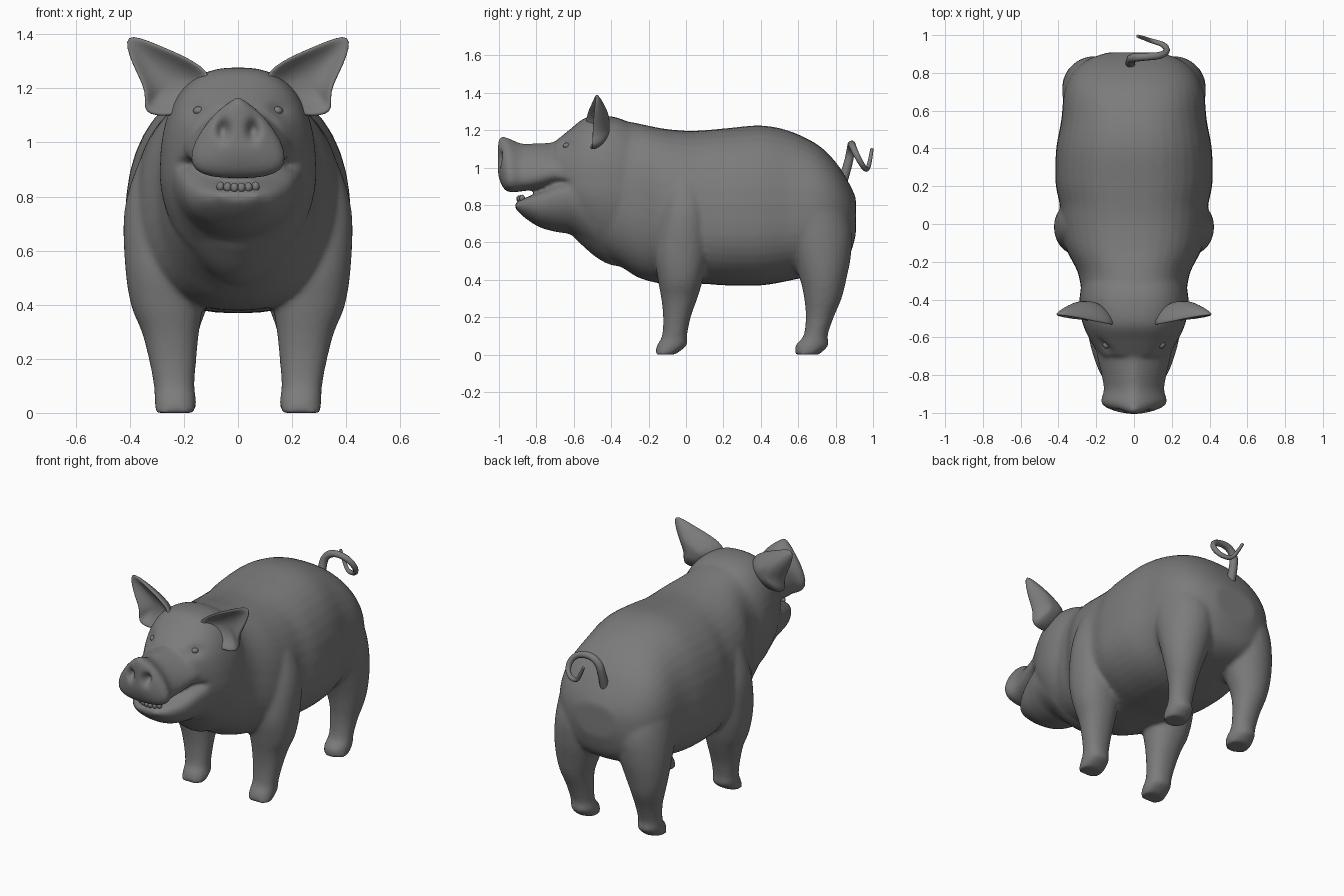
import bpy, bmesh, math
from mathutils import Vector
from mathutils.bvhtree import BVHTree

if "Cube" in bpy.data.objects:
    bpy.data.objects.remove(bpy.data.objects["Cube"], do_unlink=True)

skin = bpy.data.materials.new("dark_grey")
skin.use_nodes = True
GREY = (0.2, 0.2, 0.2, 1)
skin.diffuse_color = GREY
skin.node_tree.nodes["Principled BSDF"].inputs["Base Color"].default_value = GREY


def bridge(bm, rings):
    """Skin a list of equal point rings and close both ends."""
    loops = [[bm.verts.new(p) for p in ring] for ring in rings]
    for a, b in zip(loops, loops[1:]):
        for i in range(len(a)):
            j = (i + 1) % len(a)
            bm.faces.new((a[i], a[j], b[j], b[i]))
    bm.faces.new(loops[0][::-1])
    bm.faces.new(loops[-1])


def oval(power_up, power_down, count=40):
    """Unit superellipse points with separate upper and lower roundness."""
    points = []
    for i in range(count):
        t = math.tau * i / count
        c, s = math.cos(t), math.sin(t)
        e = 2 / (power_up if s > 0 else power_down)
        points.append((math.copysign(abs(c) ** e, c), math.copysign(abs(s) ** e, s)))
    return points


def flowing(sections, steps=4):
    """Run a smooth spline through the sections."""
    padded = [sections[0], *sections, sections[-1]]
    result = []
    for a, b, c, d in zip(padded, padded[1:], padded[2:], padded[3:]):
        for k in range(steps):
            t = k / steps
            result.append([q + t / 2 * (r - p + t * (2 * p - 5 * q + 4 * r - s
                           + t * (3 * (q - r) + s - p))) for p, q, r, s in zip(a, b, c, d)])
    return result + [sections[-1]]


def loft_along_y(bm, sections, power_up, power_down):
    """Sections hold y, half width, bottom, widest height, top."""
    shape = oval(power_up, power_down)
    bridge(bm, [[(w * u, y, mid + v * (top - mid if v > 0 else mid - low))
                 for u, v in shape] for y, w, low, mid, top in flowing(sections)])


def loft_leg(bm, sections, side, power):
    """Sections hold z, centre x, half width, front y, back y."""
    shape = oval(power, power)
    bridge(bm, [[(side * (x + w * u), (front + back) / 2 + v * (back - front) / 2, z)
                 for u, v in shape] for z, x, w, front, back in flowing(sections)])


def make_object(name, bm):
    bmesh.ops.recalc_face_normals(bm, faces=bm.faces)
    for face in bm.faces:
        face.smooth = True
    mesh = bpy.data.meshes.new(name)
    bm.to_mesh(mesh)
    bm.free()
    obj = bpy.data.objects.new(name, mesh)
    bpy.context.collection.objects.link(obj)
    mesh.materials.append(skin)
    return obj


def ball(name, centre, radii):
    bm = bmesh.new()
    bmesh.ops.create_uvsphere(bm, u_segments=16, v_segments=10, radius=1)
    bmesh.ops.scale(bm, vec=radii, verts=bm.verts)
    bmesh.ops.translate(bm, vec=centre, verts=bm.verts)
    return make_object(name, bm)


bm = bmesh.new()

# Barrel of the body, from neck to rump
loft_along_y(bm, [
    (-.45, .25, .53, .86, 1.25), (-.34, .28, .465, .84, 1.25),
    (-.25, .3, .41, .8, 1.235), (-.13, .36, .38, .76, 1.21),
    (0, .388, .38, .72, 1.197), (.1, .393, .378, .71, 1.2), (.22, .416, .37, .7, 1.211),
    (.4, .412, .37, .7, 1.225), (.55, .385, .395, .71, 1.197),
    (.7, .37, .43, .73, 1.125), (.8, .325, .46, .74, 1.03),
    (.87, .245, .52, .74, .92), (.908, .14, .64, .75, .84)], 2.35, 2.3)

# Skull and jowls
loft_along_y(bm, [
    (-.26, .26, .5, .86, 1.22), (-.36, .285, .472, .87, 1.265),
    (-.45, .288, .5, .88, 1.278), (-.54, .268, .57, .89, 1.266),
    (-.62, .23, .66, .92, 1.205), (-.7, .18, .86, .95, 1.14)], 2.5, 1.75)

# Snout with its flared, teardrop shaped and domed end
loft_along_y(bm, [
    (-.55, .22, .88, .98, 1.18), (-.69, .198, .905, .98, 1.14),
    (-.8, .172, .885, .96, 1.13), (-.88, .16, .873, .95, 1.13),
    (-.94, .176, .868, .95, 1.155), (-.97, .15, .883, .96, 1.166),
    (-.99, .1, .915, .98, 1.168), (-1.005, .045, .965, 1.02, 1.15)], 1.5, 2.8)

# Lower jaw
loft_along_y(bm, [
    (-.48, .25, .54, .8, .9), (-.6, .24, .635, .85, .93),
    (-.69, .218, .655, .84, .915), (-.78, .185, .68, .81, .872),
    (-.86, .135, .73, .8, .838), (-.912, .075, .78, .8, .815)], 3, 2)

# Front and hind legs on both sides
FRONT = [(0, .232, .074, -.168, -.06), (.05, .232, .077, -.155, .005),
         (.1, .236, .075, -.128, .005), (.2, .242, .088, -.122, .025),
         (.3, .25, .106, -.132, .06), (.4, .263, .133, -.15, .09),
         (.55, .27, .148, -.17, .12), (.75, .25, .17, -.15, .13),
         (.92, .23, .14, -.12, .11), (1.04, .2, .1, -.08, .08)]
HIND = [(0, .232, .074, .583, .71), (.05, .232, .077, .585, .763),
        (.1, .236, .073, .628, .757), (.2, .24, .082, .64, .79),
        (.3, .247, .102, .632, .832), (.4, .24, .13, .61, .857),
        (.53, .222, .158, .56, .882), (.68, .205, .172, .49, .885),
        (.84, .19, .165, .48, .83), (1, .16, .12, .5, .74)]
for side in (-1, 1):
    loft_leg(bm, FRONT, side, 2.2)
    loft_leg(bm, HIND, side, 2)

# Fuse the volumes into one smooth skin
body = make_object("body", bm)
fuse = body.modifiers.new("fuse", 'REMESH')
fuse.mode = 'VOXEL'
fuse.voxel_size = 0.012
fuse.use_smooth_shade = True
relax = body.modifiers.new("relax", 'SMOOTH')
relax.factor = 0.5
relax.iterations = 10
bpy.context.view_layer.update()
skinned = bpy.data.meshes.new_from_object(body.evaluated_get(bpy.context.evaluated_depsgraph_get()))
body.modifiers.clear()
body.data = skinned


def dent(centre, radii, push):
    """Push the skin softly around a point."""
    for v in skinned.vertices:
        d = sum(((a - b) / r) ** 2 for a, b, r in zip(v.co, centre, radii))
        if d < 9:
            v.co += Vector(push) * math.exp(-d)


# Nostrils, eye sockets and mouth corners
for side in (-1, 1):
    dent((side * .055, -.985, 1.045), (.022, .08, .034), (0, .045, 0))
    dent((side * .145, -.64, 1.115), (.045, .06, .03), (-side * .01, .014, 0))
    dent((side * .2, -.68, .92), (.05, .05, .018), (-side * .02, .015, 0))
for face in skinned.polygons:
    face.use_smooth = True

# Eyes seated on the face
probe = bmesh.new()
probe.from_mesh(skinned)
tree = BVHTree.FromBMesh(probe)
for side, name in ((1, "left_eye"), (-1, "right_eye")):
    hit = tree.ray_cast(Vector((side * .145, -2, 1.117)), Vector((0, 1, 0)))[0]
    ball(name, hit + Vector((0, .01, 0)), (.021, .021, .016))
probe.free()

# Row of lower front teeth
for i in range(6):
    x = (i - 2.5) * .026
    ball("tooth_%d" % (i + 1), (x, -.893 + x * x * 4, .833 + x * x), (.0145, .015, .018))

# Cupped ears, thinning towards the tip
outline = [(.07, 1.25), (.19, 1.322), (.3, 1.368), (.44, 1.425), (.4, 1.29),
           (.335, 1.18), (.365, 1.1), (.25, 1.085), (.13, 1.13)]
layers = [(.2, .01), (.6, -.002), (.88, -.038), (1, -.026), (.85, .022), (.45, .056), (.2, .062)]
cx, cz = .25, 1.225
bm = bmesh.new()
rings = []
for scale, depth in layers:
    ring = []
    for px, pz in outline:
        x, z = cx + (px - cx) * scale, cz + (pz - cz) * scale
        thin = 1 - .8 * max(0, (x - cx) / .19) * max(0, (z - cz) / .19)
        ring.append((x, -.468 + depth * thin + .2 * min(0, x - .3) * scale, z))
    rings.append(ring)
bridge(bm, rings)
ears = make_object("ears", bm)
ears.modifiers.new("other_side", 'MIRROR').use_mirror_merge = False
rounding = ears.modifiers.new("rounding", 'SUBSURF')
rounding.levels = rounding.render_levels = 2

# Curled tail
path = [(-.02, .83, .9), (-.02, .868, 1.02), (-.01, .88, 1.09), (.05, .885, 1.13),
        (.14, .89, 1.115), (.18, .915, 1.06), (.16, .95, 1), (.09, .97, .985),
        (.05, .985, 1.04), (.02, .994, 1.1)]
curve = bpy.data.curves.new("tail", 'CURVE')
curve.dimensions = '3D'
curve.bevel_depth = 0.027
curve.bevel_resolution = 3
curve.use_fill_caps = True
spline = curve.splines.new('NURBS')
spline.points.add(len(path) - 1)
for i, (point, co) in enumerate(zip(spline.points, path)):
    point.co = (*co, 1)
    point.radius = 1 - .075 * i
spline.order_u = 3
spline.use_endpoint_u = True
curve.materials.append(skin)
bpy.context.collection.objects.link(bpy.data.objects.new("tail", curve))
